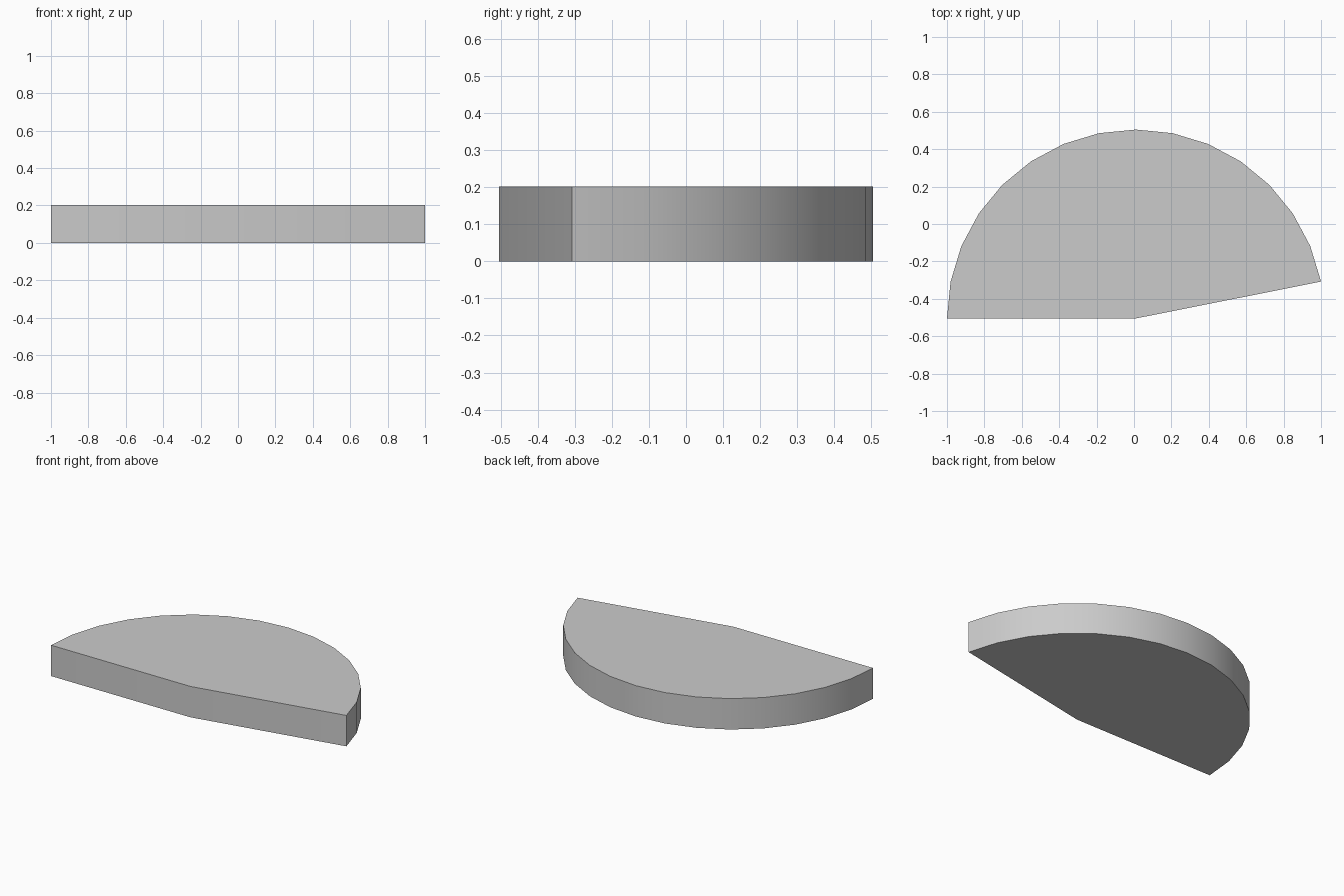
import bpy, bmesh, math

if "Cube" in bpy.data.objects:
    bpy.data.objects.remove(bpy.data.objects["Cube"])

STEPS = 32                                  # sides of the full circle
STEP = 2 * math.pi / STEPS
R = 2 / (1 + math.cos(STEP))                # overall width becomes 2
CX, CY, HEIGHT = R - 1, -R / 2, 0.2 * R

# Sector outline: centre point, then the arc from one step above +x round to -x
outline = [(CX, CY)]
for i in range(1, STEPS // 2 + 1):
    outline.append((CX + R * math.cos(i * STEP), CY + R * math.sin(i * STEP)))

# Extrude the outline into a slab
bm = bmesh.new()
base = bm.faces.new([bm.verts.new((x, y, 0)) for x, y in outline])
top = bmesh.ops.extrude_face_region(bm, geom=[base], use_keep_orig=True)
bmesh.ops.translate(bm, vec=(0, 0, HEIGHT),
                    verts=[g for g in top["geom"] if isinstance(g, bmesh.types.BMVert)])
bmesh.ops.recalc_face_normals(bm, faces=bm.faces)
mesh = bpy.data.meshes.new("half_disc_slab")
bm.to_mesh(mesh)
bm.free()

slab = bpy.data.objects.new("half_disc_slab", mesh)
bpy.context.collection.objects.link(slab)

# Smooth curved rim, sharp corners
bpy.context.view_layer.objects.active = slab
slab.select_set(True)
bpy.ops.object.shade_smooth_by_angle(angle=math.radians(30))
